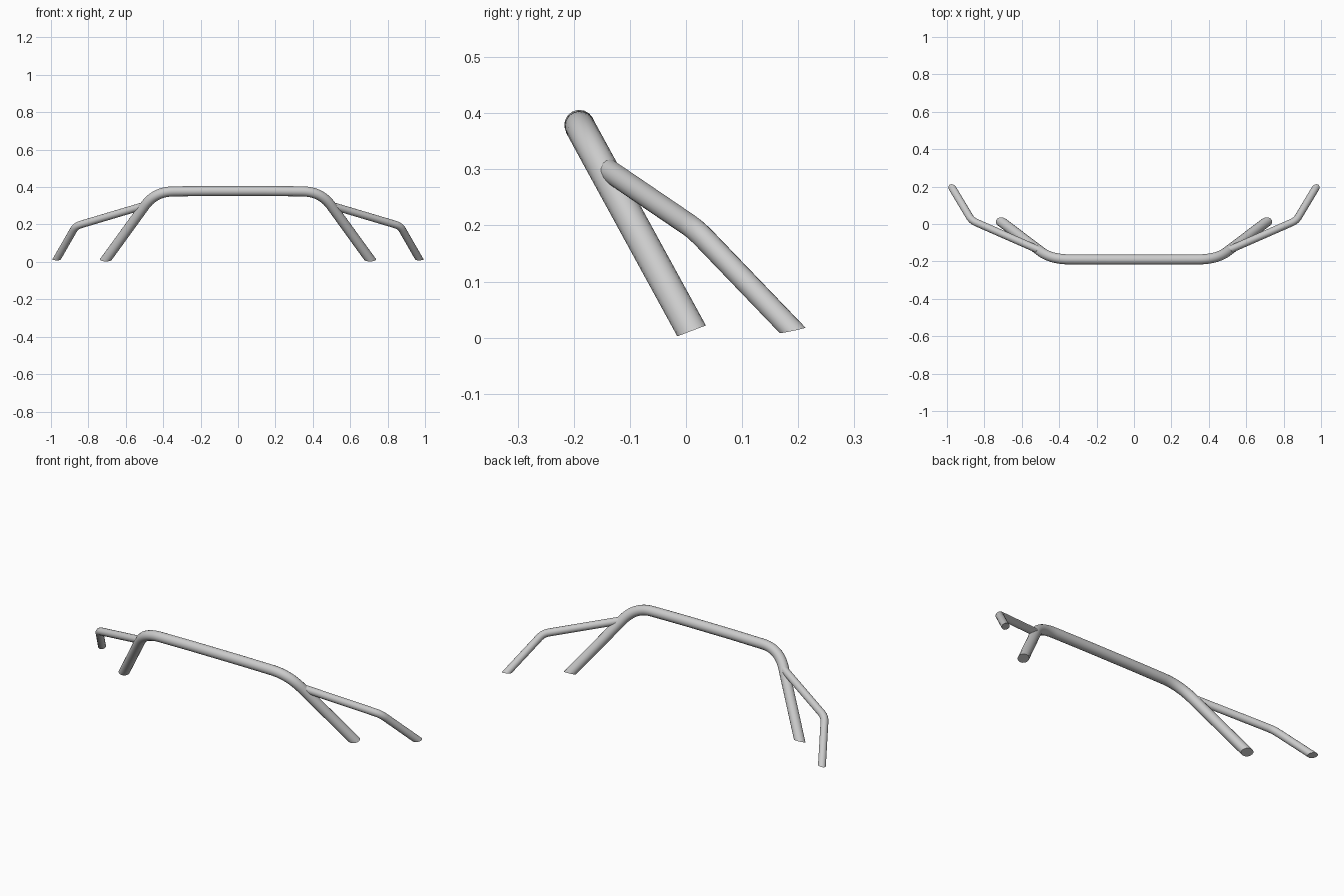
import bpy, bmesh, math
from mathutils import Vector

if "Cube" in bpy.data.objects:
    bpy.data.objects.remove(bpy.data.objects["Cube"])


def rounded(points, cuts, steps=12):
    """Path with every inner corner replaced by a smooth arc-like curve."""
    pts = [Vector(p) for p in points]
    out = [pts[0]]
    for a, b, c, cut in zip(pts, pts[1:], pts[2:], cuts):
        if cut == 0:
            out.append(b)
            continue
        p, q = b + (a - b).normalized() * cut, b + (c - b).normalized() * cut
        for i in range(steps + 1):
            t = i / steps
            out.append(p * (1 - t) ** 2 + b * 2 * t * (1 - t) + q * t * t)
    return out + [pts[-1]]


def tube(name, path, radius, foot, normal):
    """Sweep a round tube and trim its feet with a sloping plane."""
    cu = bpy.data.curves.new(name, 'CURVE')
    cu.dimensions = '3D'
    cu.bevel_depth = radius
    cu.bevel_resolution = 6
    cu.use_fill_caps = True
    sp = cu.splines.new('POLY')
    sp.points.add(len(path) - 1)
    for p, co in zip(sp.points, path):
        p.co = (*co, 1)
    tmp = bpy.data.objects.new(name + "_path", cu)
    bpy.context.collection.objects.link(tmp)
    dg = bpy.context.evaluated_depsgraph_get()
    me = bpy.data.meshes.new_from_object(tmp.evaluated_get(dg))
    bpy.data.objects.remove(tmp)

    bm = bmesh.new()
    bm.from_mesh(me)
    bmesh.ops.remove_doubles(bm, verts=bm.verts, dist=1e-5)
    bmesh.ops.bisect_plane(bm, geom=bm.verts[:] + bm.edges[:] + bm.faces[:],
                           plane_co=foot, plane_no=normal, clear_inner=True)
    bmesh.ops.holes_fill(bm, edges=[e for e in bm.edges if e.is_boundary], sides=0)
    bmesh.ops.recalc_face_normals(bm, faces=bm.faces)
    bm.to_mesh(me)
    bm.free()
    me.name = name
    ob = bpy.data.objects.new(name, me)
    bpy.context.collection.objects.link(ob)
    bpy.ops.object.select_all(action='DESELECT')
    ob.select_set(True)
    bpy.context.view_layer.objects.active = ob
    bpy.ops.object.shade_smooth_by_angle(angle=math.radians(40))
    return ob


def past(corner, foot, extra=0.1):
    """Point beyond the foot, so the trim plane cuts cleanly."""
    c, f = Vector(corner), Vector(foot)
    return f + (f - c).normalized() * extra


# main hoop: slightly bowed top bar with two splayed legs
corner, foot = (0.443, -0.189, 0.376), (0.707, 0.01, 0.012)
end = past(corner, foot)
flip = lambda p: (-p[0], p[1], p[2])
hoop = rounded([flip(end), flip(corner), (-0.14, -0.19, 0.379), (0.14, -0.19, 0.379),
                corner, end], [0.1, 0, 0, 0.1])
tube("main_hoop", hoop, 0.027, foot, (0, -0.38, 1))

# thinner side braces, mirrored left and right
joint, elbow, foot = (0.497, -0.144, 0.302), (0.867, 0.018, 0.192), (0.97, 0.19, 0.013)
brace = tube("side_brace", rounded([joint, elbow, past(elbow, foot)], [0.03], 8),
             0.02, foot, (0.05, -0.22, 1))
brace.modifiers.new("Mirror", 'MIRROR').use_axis = (True, False, False)
